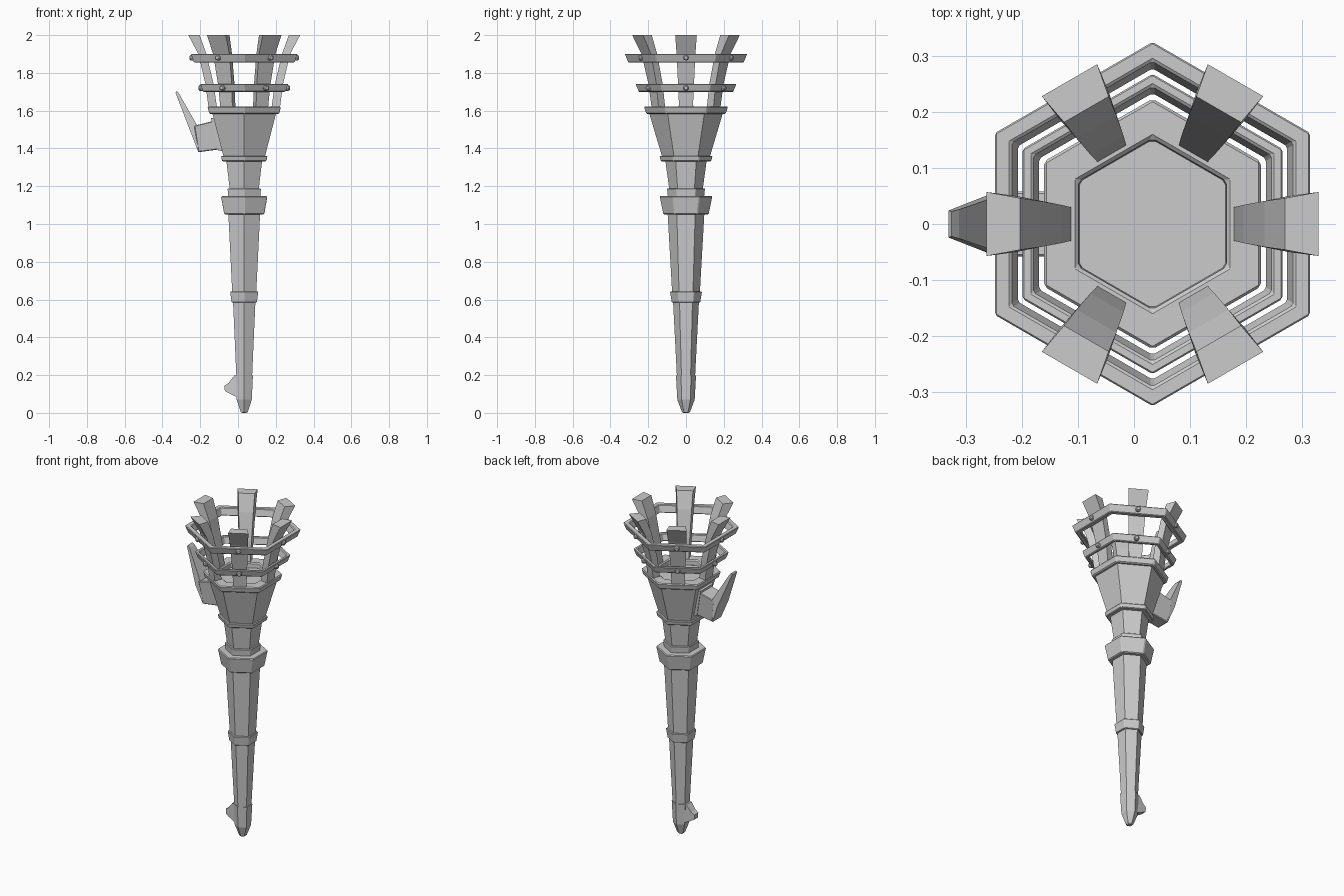
import bpy, bmesh
from math import sin, cos, pi, radians
from mathutils import Matrix, Vector

if "Cube" in bpy.data.objects:
    bpy.data.objects.remove(bpy.data.objects["Cube"])

CX = 0.033   # torch axis; the wall hook offsets it from the origin
AXIS = Matrix.Translation((CX, 0, 0))


def make(name, verts, faces, bevel=0.0, mat=AXIS):
    me = bpy.data.meshes.new(name)
    me.from_pydata([mat @ Vector(v) for v in verts], [], faces)
    bm = bmesh.new()
    bm.from_mesh(me)
    bmesh.ops.recalc_face_normals(bm, faces=bm.faces)
    bm.to_mesh(me)
    bm.free()
    ob = bpy.data.objects.new(name, me)
    bpy.context.collection.objects.link(ob)
    if bevel:
        m = ob.modifiers.new("worn_edges", 'BEVEL')
        m.width, m.segments = bevel, 1
        m.limit_method, m.angle_limit = 'ANGLE', radians(35)
    return ob


def loft(name, sections, closed=False, bevel=0.0, mat=AXIS):
    """Skin equal-length loops of points; cap the ends or join them in a loop."""
    n, k = len(sections[0]), len(sections)
    verts = [p for s in sections for p in s]
    faces = []
    for i in range(k if closed else k - 1):
        a, b = i * n, (i + 1) % k * n
        faces += [(a + j, a + (j + 1) % n, b + (j + 1) % n, b + j) for j in range(n)]
    if not closed:
        faces += [tuple(range(n))[::-1], tuple(range((k - 1) * n, k * n))]
    return make(name, verts, faces, bevel, mat)


def hexa(name, profile, closed=False, bevel=0.0):
    """Six-sided turned part from (corner radius, height) pairs."""
    ang = [radians(30 + 60 * i) for i in range(6)]
    return loft(name, [[(r * cos(t), r * sin(t), z) for t in ang] for r, z in profile],
                closed, bevel)


# Shaft pieces
hexa("foot_cap", [(.014, 0), (.022, .006), (.046, .07), (.053, .197)])
hexa("lower_shaft", [(.048, .19), (.069, .60)])
hexa("lower_band", [(.077, .585), (.086, .643)], bevel=.003)
hexa("upper_shaft", [(.073, .63), (.098, 1.07)])
hexa("collar", [(.122, 1.05), (.142, 1.148)], bevel=.005)
hexa("collar_step", [(.097, 1.14), (.102, 1.188)], bevel=.003)
hexa("neck", [(.088, 1.18), (.110, 1.34)])
hexa("neck_ring", [(.135, 1.332), (.142, 1.36)], bevel=.004)

# Bowl and its recessed rim
hexa("bowl", [(.126, 1.355), (.196, 1.59)])
hexa("bowl_rim", [(.213, 1.582), (.225, 1.622), (.153, 1.622), (.150, 1.585)], True, .006)

# Basket hoops
hexa("lower_hoop", [(.252, 1.70), (.269, 1.742), (.246, 1.742), (.232, 1.70)], True, .004)
hexa("upper_hoop", [(.307, 1.855), (.326, 1.90), (.291, 1.90), (.276, 1.855)], True, .004)

# Flaring prongs: inner radius, outer radius, height, inner and outer half width
PRONG = [(.142, .187, 1.60, .029, .036), (.162, .205, 1.74, .034, .042),
         (.200, .243, 1.90, .041, .050), (.236, .296, 2.00, .046, .057)]
for i in range(6):
    turn = AXIS @ Matrix.Rotation(i * pi / 3, 4, 'Z')
    loft(f"prong_{i + 1}", [[(a, -u, z), (b, -v, z), (b, v, z), (a, v * u / v, z)]
                            for a, b, z, u, v in PRONG], mat=turn)
    # Rivets, with shanks reaching through the hoops to the prongs
    for label, r0, r1, z0 in (("lower", .18, .235, 1.72), ("upper", .225, .282, 1.88)):
        secs = []
        for x, rad in ((r0, .015), (r1, .015), (r1 + .007, .009)):
            secs.append([(x, rad * cos(j * pi / 4), z0 + rad * sin(j * pi / 4))
                         for j in range(8)])
        loft(f"{label}_rivet_{i + 1}", secs, mat=turn)


def side_piece(name, points, bevel=0.0):
    """Side profile (x, z, half width) spread symmetrically in y."""
    return loft(name, [[(x, s * w, z) for x, z, w in points] for s in (-1, 1)],
                bevel=bevel, mat=Matrix.Identity(4))


# Wall hook and its spike on the -x side
side_piece("hook_arm", [(-.10, 1.395, .042), (-.21, 1.38, .042),
                        (-.232, 1.52, .058), (-.135, 1.545, .058)], .004)
side_piece("hook_spike", [(-.21, 1.38, .042), (-.252, 1.49, .055), (-.331, 1.695, .024),
                          (-.325, 1.705, .022), (-.312, 1.69, .026), (-.218, 1.525, .058)])
side_piece("hook_plate", [(-.085, 1.385, .045), (-.105, 1.39, .045),
                          (-.143, 1.56, .062), (-.11, 1.565, .062)])

# Small nub on the foot
side_piece("foot_nub", [(.02, .075, .026), (-.01, .085, .026), (-.05, .105, .022),
                        (-.07, .116, .018), (-.071, .145, .018), (-.05, .158, .022),
                        (-.02, .197, .026), (.02, .197, .026)])
